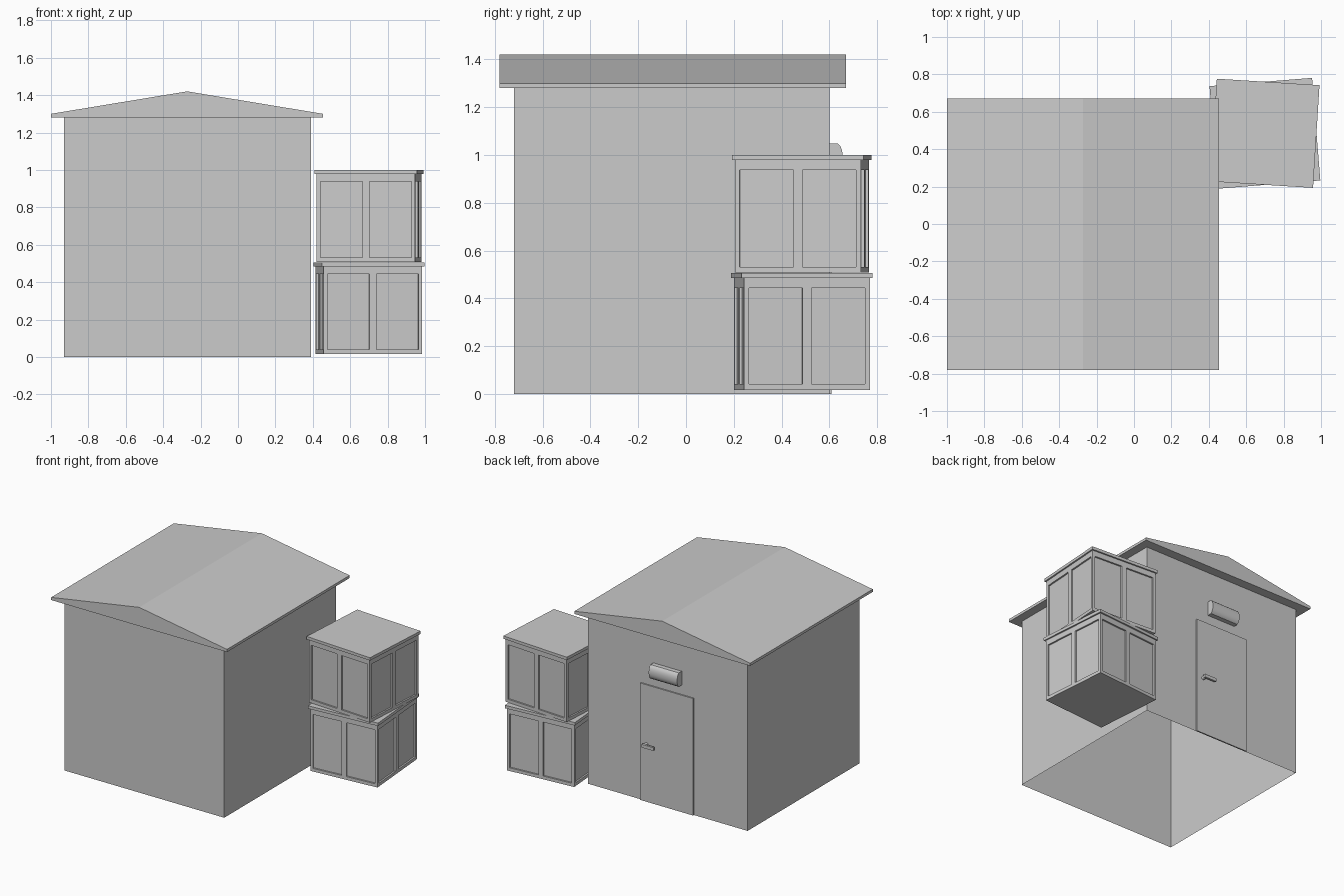
import bpy, bmesh, math
from mathutils import Matrix, Vector

cube = bpy.data.objects.get("Cube")
if cube:
    bpy.data.objects.remove(cube, do_unlink=True)

GREY = (0.6, 0.6, 0.6, 1)
grey = bpy.data.materials.new("plain grey")
grey.use_nodes = True
grey.diffuse_color = GREY
grey.node_tree.nodes["Principled BSDF"].inputs["Base Color"].default_value = GREY


def finish(name, bm, smooth=False):
    mesh = bpy.data.meshes.new(name)
    bm.to_mesh(mesh)
    bm.free()
    mesh.materials.append(grey)
    obj = bpy.data.objects.new(name, mesh)
    bpy.context.collection.objects.link(obj)
    if smooth:
        bpy.ops.object.select_all(action="DESELECT")
        obj.select_set(True)
        bpy.context.view_layer.objects.active = obj
        bpy.ops.object.shade_smooth_by_angle(angle=math.radians(40))
    return obj


def add_box(bm, low, high):
    low, high = Vector(low), Vector(high)
    place = Matrix.Translation((low + high) / 2) @ Matrix.Diagonal((*(high - low), 1))
    bmesh.ops.create_cube(bm, size=1, matrix=place)


def box(name, low, high):
    bm = bmesh.new()
    add_box(bm, low, high)
    return finish(name, bm)


def prism(name, outline, sweep, smooth=False):
    bm = bmesh.new()
    face = bm.faces.new([bm.verts.new(p) for p in outline])
    made = bmesh.ops.extrude_face_region(bm, geom=[face])["geom"]
    moved = [v for v in made if isinstance(v, bmesh.types.BMVert)]
    bmesh.ops.translate(bm, verts=moved, vec=sweep)
    bmesh.ops.recalc_face_normals(bm, faces=bm.faces[:])
    return finish(name, bm, smooth)


# Shed walls: thin shell, open underneath and closed off above by the roof
bm = bmesh.new()
add_box(bm, (-0.93, -0.72, 0), (0.39, 0.60, 1.28))
caps = [f for f in bm.faces if abs(f.normal.z) > 0.5]
bmesh.ops.delete(bm, geom=caps, context="FACES_ONLY")
finish("shed_walls", bm)

# Low gable roof with a flat underside
gable = [(-1, 1.28), (0.455, 1.28), (0.455, 1.30), (-0.272, 1.42), (-1, 1.30)]
prism("gable_roof", [(x, -0.78, z) for x, z in gable], (0, 1.45, 0))

# Back door with lever handle
box("door", (-0.485, 0.60, 0), (-0.047, 0.61, 0.875))
bm = bmesh.new()
turn = Matrix.Translation((-0.10, 0.625, 0.43)) @ Matrix.Rotation(math.pi / 2, 4, "X")
bmesh.ops.create_cone(bm, cap_ends=True, segments=16, radius1=0.013, radius2=0.013,
                      depth=0.04, matrix=turn)
finish("handle_post", bm, True)
box("handle_lever", (-0.185, 0.635, 0.418), (-0.085, 0.65, 0.442))

# Rounded lamp above the door
half = [(0, 0.052), (0.034, 0.052), (0.045, 0.042), (0.052, 0.026), (0.055, 0.01)]
section = half + [(y, -z) for y, z in reversed(half)]
prism("door_lamp", [(-0.385, 0.60 + y, 0.997 + z) for y, z in section], (0.235, 0, 0), True)


# Crates: framed sides with two sunken panels each, and an overhanging lid
def crate(name, bottom, top, degrees):
    side, lid, depth = 0.264, 0.275, 0.012
    lid_z = top - 0.022
    columns = [-side, -0.244, -0.019, 0.019, 0.244, side]
    rows = [bottom, bottom + 0.024, lid_z - 0.04, lid_z]
    place = Matrix.Translation((0.70, 0.485, 0)) @ Matrix.Rotation(math.radians(degrees), 4, "Z")

    bm = bmesh.new()
    for quarter in range(4):
        spin = Matrix.Rotation(quarter * math.pi / 2, 4, "Z")
        grid = [[bm.verts.new(spin @ Vector((x, -side, z))) for x in columns] for z in rows]
        panels = []
        for r in range(3):
            for c in range(5):
                face = bm.faces.new((grid[r][c], grid[r][c + 1],
                                     grid[r + 1][c + 1], grid[r + 1][c]))
                if r == 1 and c in (1, 3):
                    panels.append(face)
        sunk = bmesh.ops.extrude_discrete_faces(bm, faces=panels)["faces"]
        inward = spin @ Vector((0, depth, 0))
        bmesh.ops.translate(bm, verts=[v for f in sunk for v in f.verts], vec=inward)
    corners = [(-side, -side), (-side, side), (side, side), (side, -side)]
    bm.faces.new([bm.verts.new((x, y, bottom)) for x, y in corners])
    bmesh.ops.remove_doubles(bm, verts=bm.verts[:], dist=0.0001)
    bm.transform(place)
    finish(name + "_body", bm)

    bm = bmesh.new()
    add_box(bm, (-lid, -lid, lid_z), (lid, lid, top))
    bm.transform(place)
    finish(name + "_lid", bm)


crate("lower_crate", 0.017, 0.506, 4.6)
crate("upper_crate", 0.507, 1.0, -3.6)
